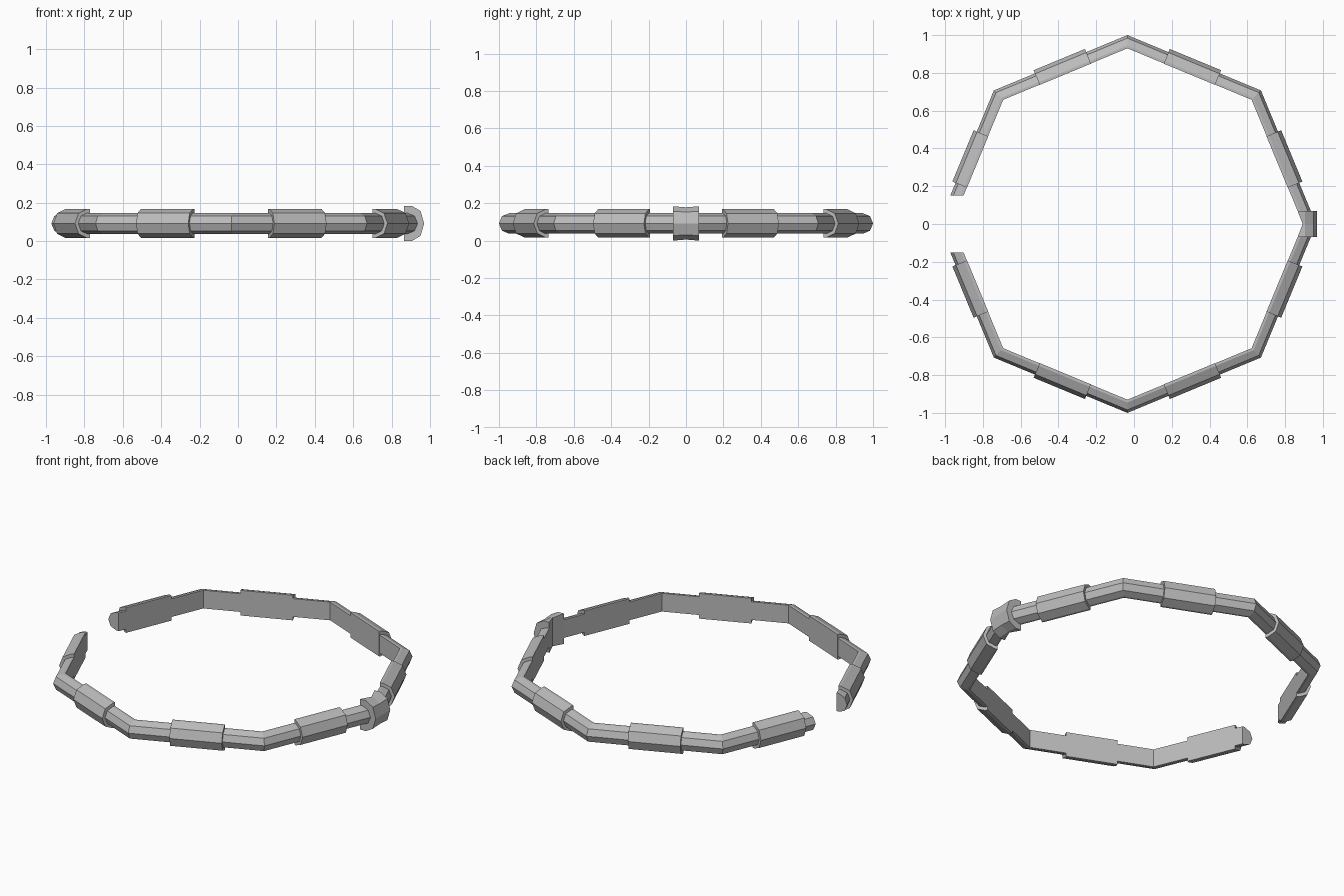
import bpy
import bmesh
from math import cos, sin, pi, radians

cube = bpy.data.objects.get("Cube")
if cube:
    bpy.data.objects.remove(cube, do_unlink=True)

CX = -0.035      # centre of the octagon
CZ = 0.092       # mid height of the band
GAP = 0.15       # half width of the opening
APOTHEM = cos(pi / 8)

metal = bpy.data.materials.new("grey metal")
metal.use_nodes = True
GREY = (0.5, 0.5, 0.5, 1)
metal.diffuse_color = GREY
metal.node_tree.nodes["Principled BSDF"].inputs["Base Color"].default_value = GREY


def profile(inner, centre, depth, height):
    """Flat inside, half an octagon outside: (radius, z) pairs."""
    pts = [(inner, -height)]
    for i in range(-2, 3):
        a = i * pi / 4
        pts.append((centre + depth * cos(a), height * sin(a)))
    pts.append((inner, height))
    return pts


def loft(name, sections):
    """Skin a list of closed cross-sections and cap both ends."""
    bm = bmesh.new()
    rings = [[bm.verts.new(p) for p in s] for s in sections]
    n = len(rings[0])
    for a, b in zip(rings, rings[1:]):
        for i in range(n):
            j = (i + 1) % n
            bm.faces.new((a[i], a[j], b[j], b[i]))
    bm.faces.new(rings[0])
    bm.faces.new(rings[-1])
    bmesh.ops.recalc_face_normals(bm, faces=bm.faces)
    mesh = bpy.data.meshes.new(name)
    bm.to_mesh(mesh)
    bm.free()
    mesh.materials.append(metal)
    obj = bpy.data.objects.new(name, mesh)
    bpy.context.collection.objects.link(obj)
    return obj


# Octagonal band, open on its right side with straight-cut ends
band = profile(0.93, 0.945, 0.055, 0.055)


def cut_end(side):
    slope = math_tan = sin(pi / 8) / cos(pi / 8)
    return [(CX - r + GAP * slope, side * GAP, CZ + z) for r, z in band]


sections = [cut_end(-1)]
for k in range(-3, 4):
    a = k * pi / 4
    sections.append([(CX + r * cos(a), r * sin(a), CZ + z) for r, z in band])
sections.append(cut_end(1))
loft("band", sections)

# One thicker collar in the middle of every side
collar = profile(0.858, 0.873, 0.069, 0.076)
for k in range(8):
    a = radians(22.5 + 45 * k)
    ends = []
    for s in (-0.147, 0.147):
        ends.append([(CX + r * cos(a) - s * sin(a), r * sin(a) + s * cos(a), CZ + z)
                     for r, z in collar])
    loft(f"collar_{k + 1}", ends)

# Clasp over the corner opposite the opening
rows = []
for y, inner, height in ((-0.07, 0.866, 0.092), (0, 0.893, 0.086), (0.07, 0.866, 0.092)):
    rows.append([(x, y, CZ + z) for x, z in profile(inner, 0.905, 0.065, height)])
loft("clasp", rows)
